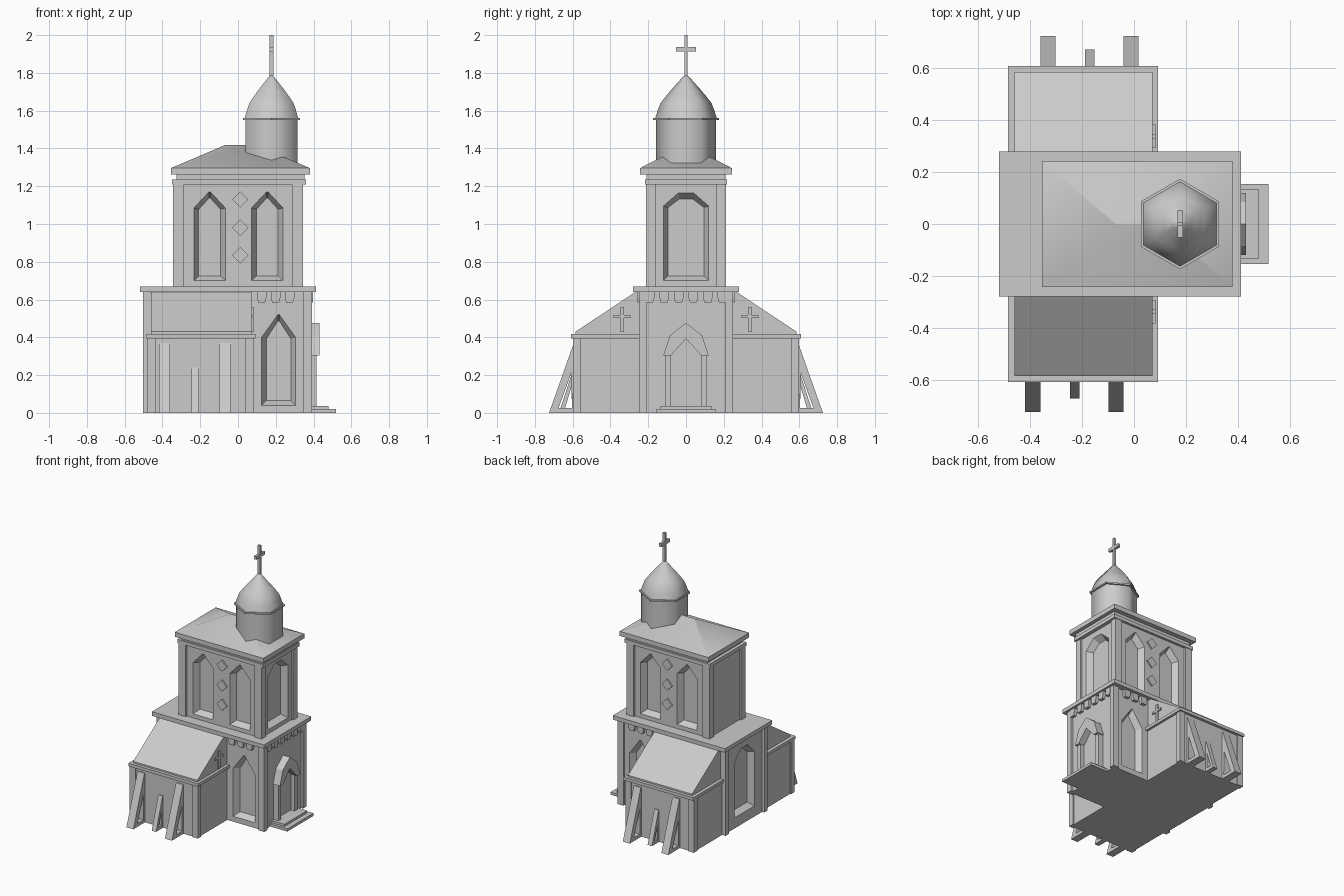
import bpy, bmesh, math
from mathutils import Matrix, Vector

if "Cube" in bpy.data.objects:
    bpy.data.objects.remove(bpy.data.objects["Cube"])


def finish(name, bm):
    bmesh.ops.recalc_face_normals(bm, faces=bm.faces)
    me = bpy.data.meshes.new(name)
    bm.to_mesh(me)
    bm.free()
    ob = bpy.data.objects.new(name, me)
    bpy.context.collection.objects.link(ob)
    return ob


def loft(name, rings, cap=True):
    """Bridge successive rings of 3D points and cap both ends."""
    bm = bmesh.new()
    vs = [[bm.verts.new(p) for p in r] for r in rings]
    n = len(rings[0])
    for a, b in zip(vs, vs[1:]):
        for i in range(n):
            j = (i + 1) % n
            bm.faces.new((a[i], a[j], b[j], b[i]))
    bm.faces.new(vs[0])
    bm.faces.new(vs[-1])
    bmesh.ops.remove_doubles(bm, verts=bm.verts, dist=1e-5)
    return finish(name, bm)


def box(name, x0, x1, y0, y1, z0, z1):
    ring = [(x0, y0), (x1, y0), (x1, y1), (x0, y1)]
    return loft(name, [[(x, y, z) for x, y in ring] for z in (z0, z1)])


def on_wall(name, profiles, depths, angle=0.0, centre=0.0):
    """Loft (u, z) profiles at outward distances; angle 0 faces -y, 90 faces +x."""
    rot = Matrix.Rotation(math.radians(angle), 3, 'Z')
    return loft(name, [[rot @ Vector((u + centre, -d, z)) for u, z in p]
                       for p, d in zip(profiles, depths)])


def arch(w, z0, spring, apex, flat=0.004):
    return [(-w, z0), (w, z0), (w, spring), (flat, apex), (-flat, apex), (-w, spring)]


def carve(target, cutter):
    mod = target.modifiers.new("niche", 'BOOLEAN')
    mod.operation, mod.solver, mod.object = 'DIFFERENCE', 'EXACT', cutter
    bpy.context.view_layer.objects.active = target
    bpy.ops.object.modifier_apply(modifier=mod.name)
    bpy.data.objects.remove(cutter)


def niche(target, w, z0, spring, apex, face, angle, centre=0.0, flat=0.004, depth=0.045, s=0.025):
    outer = arch(w, z0, spring, apex, flat)
    inner = arch(w - s, z0 + s, spring - s * 0.3, apex - s * 1.3, max(flat - s * 0.2, 0.003))
    carve(target, on_wall("niche_cutter", [outer, outer, inner],
                          [face + 0.03, face, face - depth], angle, centre))


def smooth(ob, deg):
    bpy.ops.object.select_all(action='DESELECT')
    ob.select_set(True)
    bpy.context.view_layer.objects.active = ob
    bpy.ops.object.shade_smooth_by_angle(angle=math.radians(deg))


# Lower storey with pointed niches, corner piers and slab
lower = box("lower_walls", -0.485, 0.375, -0.235, 0.235, 0, 0.645)
niche(lower, 0.09, 0.04, 0.40, 0.52, 0.235, 0, 0.215)
niche(lower, 0.09, 0.04, 0.40, 0.52, 0.235, 180, -0.215)
niche(lower, 0.12, 0.08, 0.49, 0.57, 0.485, -90, 0, 0.04)
for s in (-1, 1):
    ya, yb = sorted((s * 0.21, s * 0.25))
    box("lower_front_pier", 0.345, 0.393, ya, yb, 0, 0.645)
    box("lower_rear_pier", -0.503, -0.445, ya, yb, 0, 0.645)
box("lower_cornice", -0.52, 0.412, -0.28, 0.28, 0.64, 0.67)

# Tapered dentils under the lower slab
tooth = [(-0.018, 0.585), (0.018, 0.585), (0.025, 0.61), (0.025, 0.64), (-0.025, 0.64), (-0.025, 0.61)]
for i in range(6):
    on_wall("entrance_dentil", [tooth] * 2, [0.36, 0.398], 90, (i - 2.5) * 0.077)
for i in range(3):
    x = 0.125 + i * 0.074
    on_wall("front_dentil", [tooth] * 2, [0.22, 0.258], 0, x)
    on_wall("back_dentil", [tooth] * 2, [0.22, 0.258], 180, -x)

# Upper storey with niches, corner piers and diamonds
upper = box("upper_walls", -0.332, 0.332, -0.2, 0.2, 0.66, 1.22)
for a, s in ((0, 1), (180, -1)):
    for x in (-0.15, 0.155):
        niche(upper, 0.083, 0.70, 1.085, 1.17, 0.2, a, x * s)
    for z in (0.835, 0.98, 1.13):
        d = 0.043
        on_wall("diamond", [[(-d, z), (0, z - d), (d, z), (0, z + d)]] * 2, [0.19, 0.211], a, 0.012 * s)
niche(upper, 0.12, 0.70, 1.095, 1.165, 0.332, 90, 0, 0.04)
for sx in (-1, 1):
    for sy in (-1, 1):
        xa, xb = sorted((sx * 0.285, sx * 0.345))
        ya, yb = sorted((sy * 0.162, sy * 0.213))
        box("upper_pier", xa, xb, ya, yb, 0.66, 1.22)
box("upper_cornice", -0.35, 0.36, -0.218, 0.218, 1.208, 1.235)
box("cornice_neck", -0.325, 0.352, -0.208, 0.208, 1.23, 1.265)
box("roof_slab", -0.355, 0.38, -0.243, 0.243, 1.262, 1.297)

# Hipped roof
base = [(-0.355, -0.243, 1.296), (0.38, -0.243, 1.296), (0.38, 0.243, 1.296), (-0.355, 0.243, 1.296)]
ridge = [(-0.07, -0.004, 1.417), (0.095, -0.004, 1.417), (0.095, 0.004, 1.417), (-0.07, 0.004, 1.417)]
smooth(loft("hip_roof", [base, ridge]), 40)


# Six-sided drum, eave and dome
def hexagon(r, z):
    return [(0.177 + r * math.sin(math.pi * i / 3), r * math.cos(math.pi * i / 3), z) for i in range(6)]


smooth(loft("drum", [hexagon(0.16, 1.28), hexagon(0.16, 1.552)]), 65)
loft("dome_eave", [hexagon(0.174, 1.55), hexagon(0.174, 1.561)])
dome = [(0.163, 1.56), (0.15, 1.602), (0.135, 1.64), (0.108, 1.675), (0.07, 1.72), (0.032, 1.762), (0.004, 1.793)]
smooth(loft("dome", [hexagon(r, z) for r, z in dome]), 65)

# Cross on the dome
box("cross_post", 0.168, 0.188, -0.008, 0.008, 1.77, 2.0)
box("cross_arm", 0.168, 0.188, -0.052, 0.052, 1.912, 1.936)


# Side wings: walls, corner strips, eave, lean-to roof, gable cross, props
def prop(name, x, w, reach, top, sign):
    wall = 0.582
    outer = [(wall, 0), (reach, 0), (wall + 0.012, top), (wall, top)]
    ob = loft(name, [[(x + k * w, sign * y, z) for y, z in outer] for k in (-1, 1)])
    run = reach - wall
    hole = [(wall + 0.022, 0.025), (reach - 0.35 * run, 0.025), (wall + 0.024, top * 0.58)]
    carve(ob, loft("prop_cutter", [[(x + k * (w + 0.02), sign * y, z) for y, z in hole] for k in (-1, 1)]))


for s in (-1, 1):
    def span(a, b):
        return sorted((s * a, s * b))
    box("wing_walls", -0.475, 0.075, *span(0.2, 0.588), 0, 0.4)
    for xa, xb in ((-0.483, -0.435), (0.04, 0.084)):
        box("wing_corner_strip", xa, xb, *span(0.556, 0.597), 0, 0.4)
    box("wing_eave", -0.485, 0.093, *span(0.2, 0.608), 0.395, 0.418)
    roof = [(0.2, 0.41), (0.585, 0.41), (0.585, 0.43), (0.25, 0.652), (0.2, 0.652)]
    loft("wing_roof", [[(x, s * y, z) for y, z in roof] for x in (-0.46, 0.072)])
    box("gable_cross_post", 0.065, 0.083, *span(0.329, 0.347), 0.428, 0.56)
    box("gable_cross_arm", 0.065, 0.083, *span(0.293, 0.383), 0.502, 0.518)
    off = 0.0 if s < 0 else 0.058
    prop("tall_prop", -0.39 + off, 0.029, 0.725, 0.37, s)
    prop("tall_prop", -0.07 + off, 0.029, 0.725, 0.37, s)
    prop("short_prop", -0.228 + off, 0.018, 0.672, 0.24, s)

# Entrance: door leaf, jambs, pointed hood and steps
door = arch(0.085, 0.02, 0.30, 0.392)
on_wall("door", [door] * 2, [0.36, 0.383], 90)
for s in (-1, 1):
    ya, yb = sorted((s * 0.08, s * 0.112))
    box("door_jamb", 0.36, 0.415, ya, yb, 0.03, 0.32)
    hood = [(0, 0.392), (0.08, 0.305), (0.12, 0.305), (0.085, 0.41), (0, 0.477)]
    on_wall("door_hood", [[(s * u, z) for u, z in hood]] * 2, [0.36, 0.432], 90)
box("bottom_step", 0.36, 0.518, -0.155, 0.155, 0, 0.02)
box("top_step", 0.36, 0.48, -0.135, 0.135, 0.018, 0.037)
